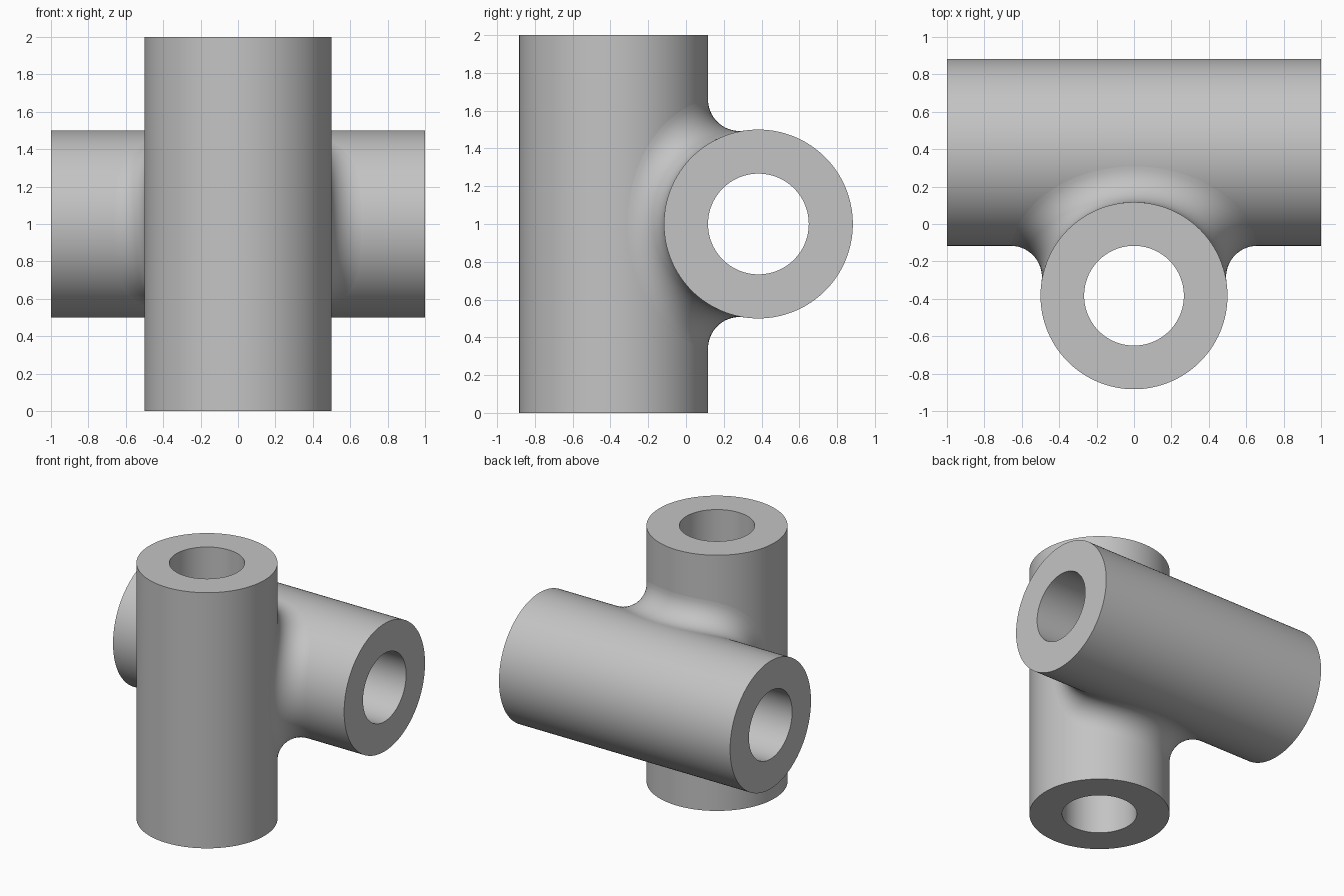
import bpy, bmesh, math
from mathutils import Vector, Matrix

UNIT = 1 / 30
R_OUT, R_IN, R_FILLET = 15 * UNIT, 8 * UNIT, 5 * UNIT
GAP = R_OUT + R_IN            # distance between the two tube axes
HALF = GAP / 2
SIDES = 128

cube = bpy.data.objects.get("Cube")
if cube:
    bpy.data.objects.remove(cube, do_unlink=True)

grey = bpy.data.materials.new("plain_grey")
grey.use_nodes = True
colour = (0.55, 0.55, 0.55, 1)
grey.diffuse_color = colour
grey.node_tree.nodes["Principled BSDF"].inputs["Base Color"].default_value = colour


def closed_loft(name, sections, matrix=Matrix()):
    """Join a closed run of closed cross-sections into one smooth solid."""
    bm = bmesh.new()
    rings = [[bm.verts.new(p) for p in s] for s in sections]
    for i, ring in enumerate(rings):
        after = rings[(i + 1) % len(rings)]
        for j in range(len(ring)):
            k = (j + 1) % len(ring)
            bm.faces.new((ring[j], after[j], after[k], ring[k]))
    bmesh.ops.recalc_face_normals(bm, faces=bm.faces)
    mesh = bpy.data.meshes.new(name)
    bm.to_mesh(mesh)
    bm.free()
    mesh.materials.append(grey)
    obj = bpy.data.objects.new(name, mesh)
    obj.matrix_world = matrix
    bpy.context.collection.objects.link(obj)
    bpy.ops.object.select_all(action='DESELECT')
    obj.select_set(True)
    bpy.context.view_layer.objects.active = obj
    bpy.ops.object.shade_smooth_by_angle(angle=math.radians(30))
    return obj


def tube(name, matrix):
    """Straight pipe along its own z, centred on the origin."""
    profile = [(R_OUT, -1), (R_OUT, 1), (R_IN, 1), (R_IN, -1)]
    turns = [math.tau * i / SIDES for i in range(SIDES)]
    closed_loft(name, [[(r * math.cos(t), r * math.sin(t), z) for r, z in profile]
                       for t in turns], matrix)


def crossing(radius, u):
    """Point on the curve where both tubes, at this radius, meet."""
    a = math.acos((GAP - radius) / radius) * math.sin(u)
    y = -HALF + radius * math.cos(a)
    height = math.sqrt(max(0, radius ** 2 - (y - HALF) ** 2))
    return Vector((radius * math.sin(a), y, 1 + math.copysign(height, math.cos(u))))


def fillet_section(u, steps=14):
    """Rolling-ball arc between the tubes, closed by a point buried inside them."""
    ball = crossing(R_OUT + R_FILLET, u)
    to_upright = (Vector((0, -HALF, ball.z)) - ball).normalized()
    to_cross = (Vector((ball.x, HALF, 1)) - ball).normalized()
    angle = to_upright.angle(to_cross)
    arc = []
    for i in range(steps + 1):
        t = i / steps
        d = (to_upright * math.sin((1 - t) * angle)
             + to_cross * math.sin(t * angle)) / math.sin(angle)
        arc.append(ball + d * R_FILLET)
    return arc + [crossing(R_OUT * 0.96, u)]


# Upright pipe at the front, cross pipe at the back
tube("upright_pipe", Matrix.Translation((0, -HALF, 1)))
tube("cross_pipe", Matrix.Translation((0, HALF, 1)) @ Matrix.Rotation(math.pi / 2, 4, 'Y'))

# Rounded blend around the joint
closed_loft("joint_fillet", [fillet_section(math.tau * i / 160) for i in range(160)])
